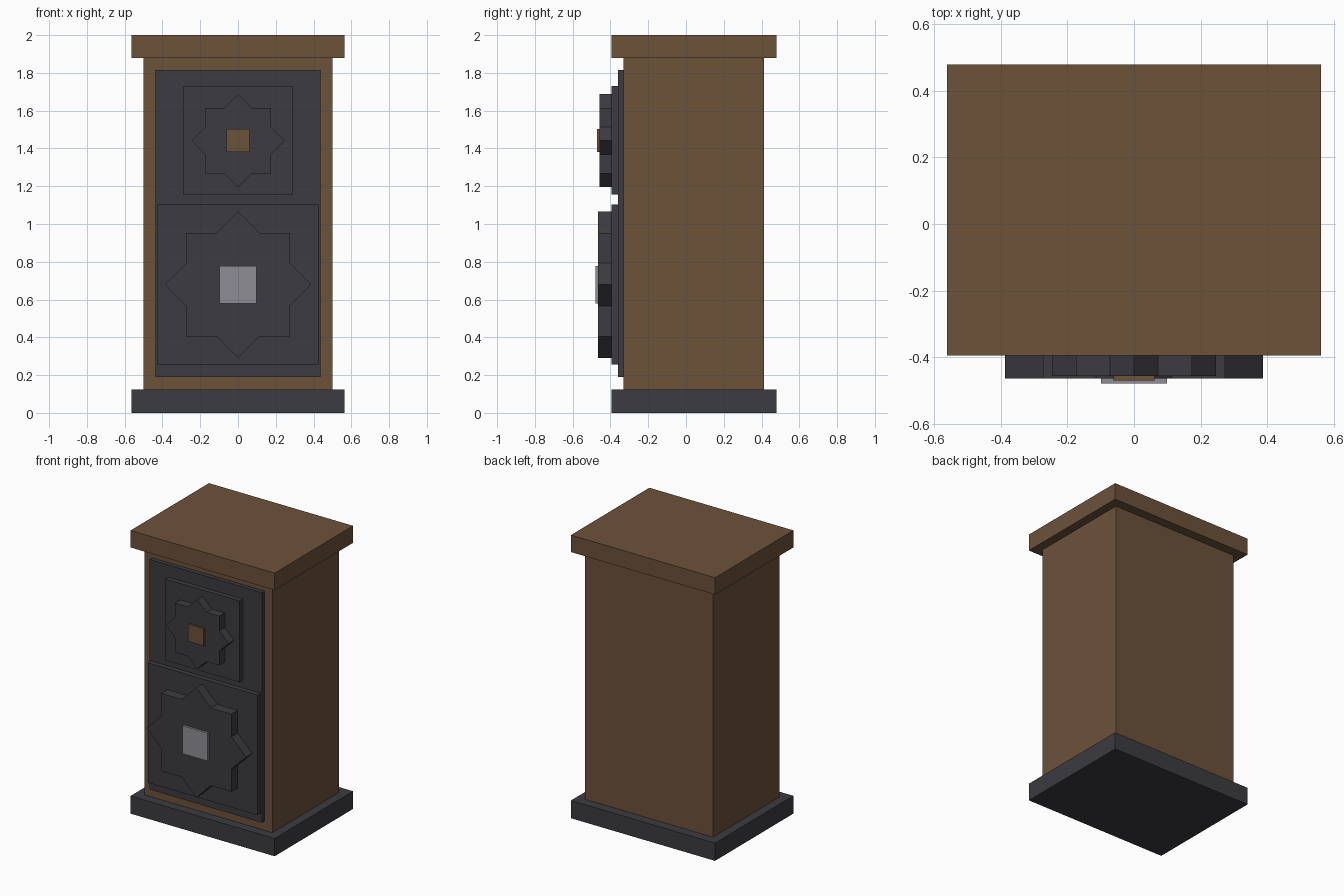
import bpy
from math import sin, cos, pi, sqrt

if "Cube" in bpy.data.objects:
    bpy.data.objects.remove(bpy.data.objects["Cube"])


def material(name, rgb):
    m = bpy.data.materials.new(name)
    m.use_nodes = True
    m.diffuse_color = (*rgb, 1)
    m.node_tree.nodes["Principled BSDF"].inputs["Base Color"].default_value = (*rgb, 1)
    return m


WOOD = material("brown wood", (0.15, 0.084, 0.042))
IRON = material("dark iron", (0.045, 0.044, 0.051))
STEEL = material("pale steel", (0.275, 0.27, 0.305))


def prism(name, outline, y0, y1, mat):
    """Extrude an (x, z) outline, counter-clockwise from the front, from y0 back to y1."""
    n = len(outline)
    verts = [(x, y, z) for y in (y0, y1) for x, z in outline]
    faces = [tuple(range(n)), tuple(reversed(range(n, 2 * n)))]
    faces += [(i, i + n, (i + 1) % n + n, (i + 1) % n) for i in range(n)]
    mesh = bpy.data.meshes.new(name)
    mesh.from_pydata(verts, [], faces)
    mesh.materials.append(mat)
    obj = bpy.data.objects.new(name, mesh)
    bpy.context.collection.objects.link(obj)
    return obj


def box(name, half_x, z0, z1, y0, y1, mat):
    outline = [(-half_x, z0), (half_x, z0), (half_x, z1), (-half_x, z1)]
    return prism(name, outline, y0, y1, mat)


def star(name, tip, z, y0, y1, mat):
    """Eight-pointed star: the union of a square and the same square turned 45 degrees."""
    notch = tip / sqrt(2) / cos(pi / 8)
    outline = []
    for i in range(16):
        r = notch if i % 2 else tip
        outline.append((r * cos(i * pi / 8), z + r * sin(i * pi / 8)))
    return prism(name, outline, y0, y1, mat)


# Cabinet
box("base", 0.563, 0, 0.125, -0.395, 0.48, IRON)
box("cabinet_body", 0.5, 0.125, 1.88, -0.33, 0.413, WOOD)
box("top_cap", 0.563, 1.88, 2, -0.395, 0.48, WOOD)

# Front panel and raised plates
box("front_panel", 0.438, 0.19, 1.815, -0.36, -0.33, IRON)
box("upper_plate", 0.29, 1.155, 1.73, -0.395, -0.36, IRON)
box("lower_plate", 0.428, 0.255, 1.102, -0.395, -0.36, IRON)

# Star ornaments with square centres
star("upper_star", 0.246, 1.441, -0.457, -0.395, IRON)
star("lower_star", 0.388, 0.679, -0.465, -0.395, IRON)
box("upper_star_centre", 0.061, 1.38, 1.502, -0.47, -0.457, WOOD)
box("lower_star_centre", 0.099, 0.58, 0.778, -0.48, -0.465, STEEL)
